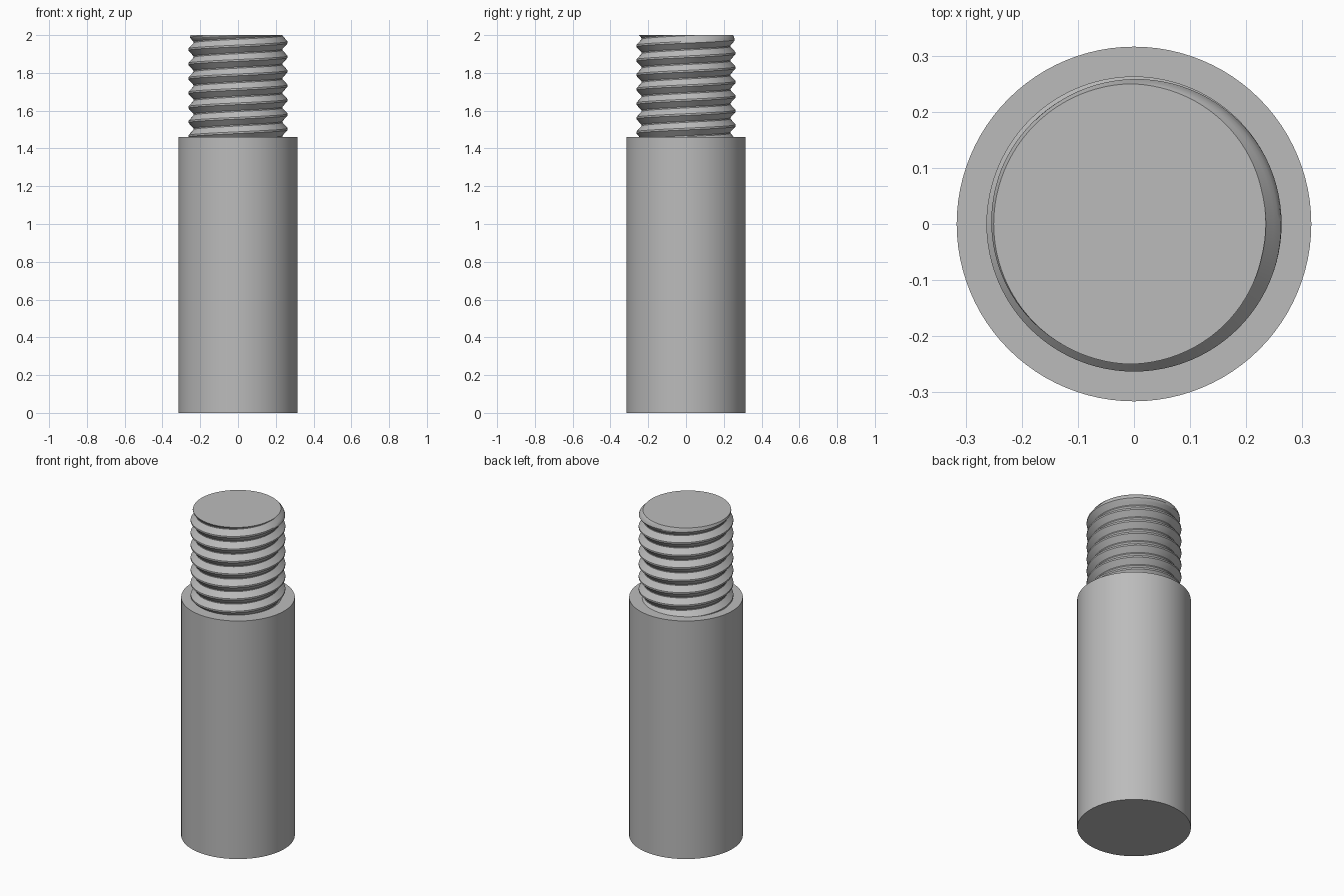
import bpy
import bmesh
from math import cos, sin, pi, radians

cube = bpy.data.objects.get("Cube")
if cube:
    bpy.data.objects.remove(cube)

steel = bpy.data.materials.new("grey steel")
steel.use_nodes = True
colour = (0.5, 0.5, 0.5, 1)
steel.diffuse_color = colour
steel.node_tree.nodes["Principled BSDF"].inputs["Base Color"].default_value = colour

BODY_R, SHOULDER, TOP = 0.316, 1.46, 2.0
CREST, ROOT, PITCH = 0.263, 0.235, 0.0765
SEGMENTS = 96


def finish(bm, name):
    bmesh.ops.recalc_face_normals(bm, faces=bm.faces)
    mesh = bpy.data.meshes.new(name)
    bm.to_mesh(mesh)
    bm.free()
    mesh.materials.append(steel)
    obj = bpy.data.objects.new(name, mesh)
    bpy.context.collection.objects.link(obj)
    bpy.ops.object.select_all(action='DESELECT')
    obj.select_set(True)
    bpy.context.view_layer.objects.active = obj
    bpy.ops.object.shade_smooth_by_angle(angle=radians(25))


# Plain cylindrical shank
bm = bmesh.new()
bmesh.ops.create_cone(bm, cap_ends=True, segments=SEGMENTS,
                      radius1=BODY_R, radius2=BODY_R, depth=SHOULDER)
bmesh.ops.translate(bm, verts=bm.verts, vec=(0, 0, SHOULDER / 2))
finish(bm, "shank")


def thread_radius(z, turn):
    """V thread with narrow flat crests, trimmed by the end chamfer."""
    phase = ((z - TOP) / PITCH - turn) % 1
    from_root = min(phase, 1 - phase) * 2
    rise = min(max((from_root - 0.08) / 0.8, 0), 1)
    chamfer = 0.25 + (TOP - z) * 0.35
    return min(ROOT + (CREST - ROOT) * rise, chamfer)


# Right-handed threaded end: helical rows clamped between shoulder and tip
bm = bmesh.new()
STEPS = [0, 0.04, 0.14, 0.24, 0.34, 0.44, 0.56, 0.66, 0.76, 0.86, 0.96]
turns = int((TOP - SHOULDER) / PITCH) + 3
rows = [k + s for k in range(-turns, 2) for s in STEPS]
columns = []
for i in range(SEGMENTS + 1):
    turn = i / SEGMENTS
    a = 2 * pi * turn
    column = []
    for row in rows:
        z = min(max(TOP + (row + turn) * PITCH, SHOULDER), TOP)
        r = thread_radius(z, turn)
        column.append(bm.verts.new((r * cos(a), r * sin(a), z)))
    columns.append(column)
for left, right in zip(columns, columns[1:]):
    for j in range(len(rows) - 1):
        bm.faces.new((left[j], right[j], right[j + 1], left[j + 1]))
bmesh.ops.remove_doubles(bm, verts=bm.verts, dist=0.00005)
bmesh.ops.holes_fill(bm, edges=[e for e in bm.edges if e.is_boundary], sides=0)
finish(bm, "threaded_end")
